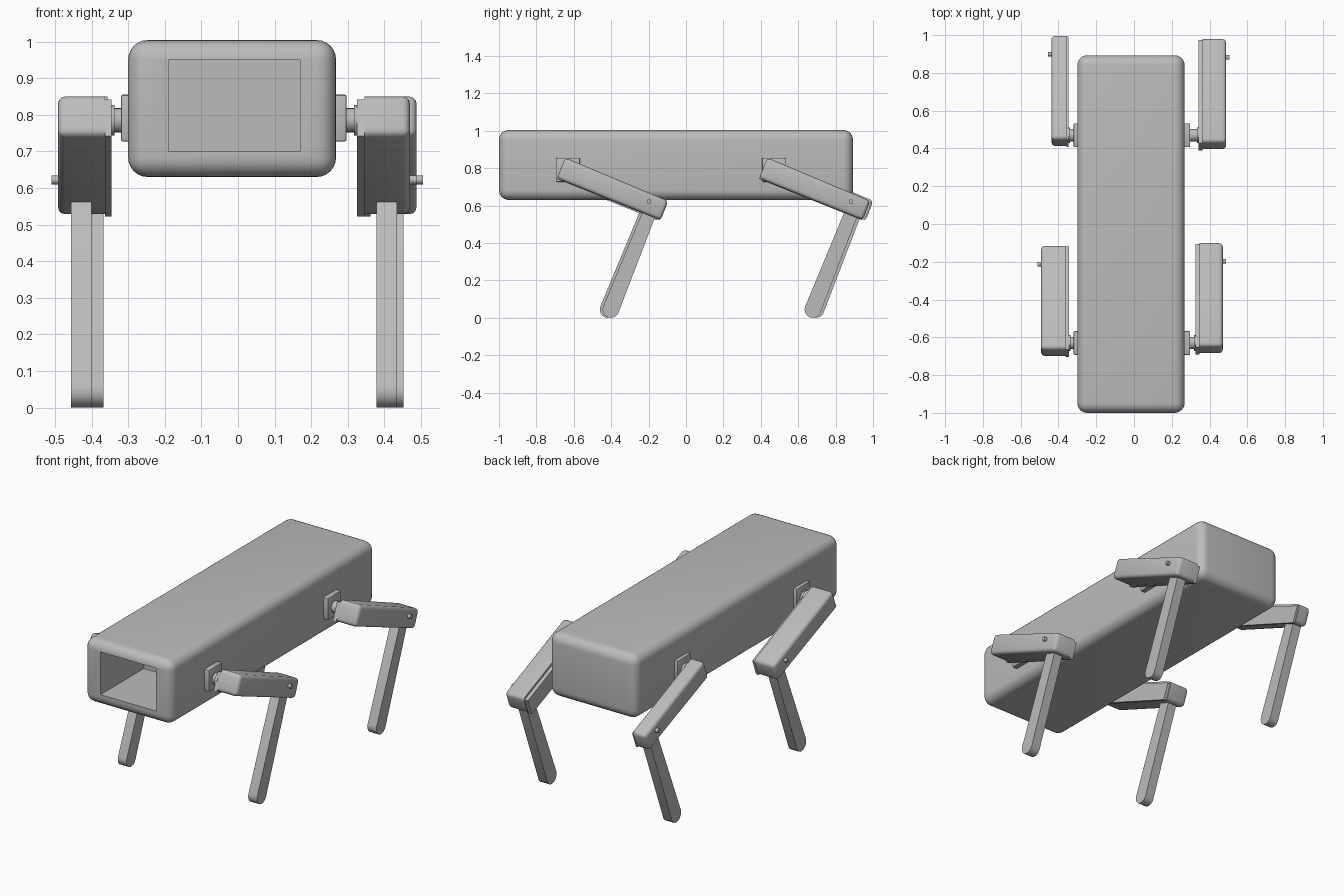
import bpy, bmesh, math
from mathutils import Matrix, Vector

if "Cube" in bpy.data.objects:
    bpy.data.objects.remove(bpy.data.objects["Cube"], do_unlink=True)

grey = bpy.data.materials.new("plain grey")
grey.use_nodes = True
grey.diffuse_color = (0.5, 0.5, 0.5, 1)
grey.node_tree.nodes["Principled BSDF"].inputs["Base Color"].default_value = (0.5, 0.5, 0.5, 1)


def smooth(obj):
    bpy.ops.object.select_all(action="DESELECT")
    obj.select_set(True)
    bpy.context.view_layer.objects.active = obj
    bpy.ops.object.shade_smooth_by_angle(angle=math.radians(35))


def finish(name, bm):
    bmesh.ops.recalc_face_normals(bm, faces=bm.faces)
    mesh = bpy.data.meshes.new(name)
    bm.to_mesh(mesh)
    bm.free()
    mesh.materials.append(grey)
    obj = bpy.data.objects.new(name, mesh)
    bpy.context.collection.objects.link(obj)
    smooth(obj)
    return obj


def box(name, low, high, bevel=0, segments=3):
    low, high = Vector(low), Vector(high)
    bm = bmesh.new()
    bmesh.ops.create_cube(bm, size=1)
    bmesh.ops.scale(bm, vec=high - low, verts=bm.verts)
    bmesh.ops.translate(bm, vec=(low + high) / 2, verts=bm.verts)
    if bevel:
        bmesh.ops.bevel(bm, geom=bm.edges[:], offset=bevel, segments=segments,
                        profile=0.5, affect="EDGES")
    return finish(name, bm)


def prism(name, outline, x0, x1, bevel=0, outer_only=False):
    """Side outline in y, z pulled along x from the inner x0 to the outer x1."""
    bm = bmesh.new()
    face = bm.faces.new([bm.verts.new((x0, y, z)) for y, z in outline])
    pulled = bmesh.ops.extrude_face_region(bm, geom=[face])["geom"]
    moved = [v for v in pulled if isinstance(v, bmesh.types.BMVert)]
    bmesh.ops.translate(bm, vec=(x1 - x0, 0, 0), verts=moved)
    bmesh.ops.recalc_face_normals(bm, faces=bm.faces)
    if bevel:
        edges = [e for e in bm.edges
                 if not outer_only or any(abs(v.co.x - x1) < 1e-5 for v in e.verts)]
        bmesh.ops.bevel(bm, geom=edges, offset=bevel, segments=3,
                        profile=0.5, affect="EDGES")
    return finish(name, bm)


def rod(name, x0, x1, y, z, radius):
    bm = bmesh.new()
    place = Matrix.Translation(((x0 + x1) / 2, y, z)) @ Matrix.Rotation(math.pi / 2, 4, "Y")
    bmesh.ops.create_cone(bm, cap_ends=True, segments=24, radius1=radius,
                          radius2=radius, depth=abs(x1 - x0), matrix=place)
    return finish(name, bm)


def capsule(bottom, top, r_bottom, r_top, steps=10):
    """Tapered outline with round ends."""
    lean = math.atan2(top[1] - bottom[1], top[0] - bottom[0])
    points = []
    for centre, radius, start in ((top, r_top, lean - math.pi / 2),
                                  (bottom, r_bottom, lean + math.pi / 2)):
        for i in range(steps + 1):
            a = start + math.pi * i / steps
            points.append((centre[0] + radius * math.cos(a), centre[1] + radius * math.sin(a)))
    return points


# Long rounded body with a deep rectangular opening in the front
body = box("body", (-0.30, -1, 0.63), (0.268, 0.893, 1.004), 0.053, 6)
cutter = box("opening_cutter", (-0.19, -1.1, 0.70), (0.17, -0.6, 0.95))
cutter.hide_render = True
cut = body.modifiers.new("opening", "BOOLEAN")
cut.object = cutter
cut.solver = "EXACT"
bpy.context.view_layer.objects.active = body
bpy.ops.object.modifier_apply(modifier=cut.name)
bpy.data.objects.remove(cutter, do_unlink=True)
smooth(body)

# Side outlines shared by all legs
shell = [(-0.69, 0.745), (-0.645, 0.856), (-0.095, 0.625), (-0.135, 0.522)]
liner = [(-0.69, 0.742), (-0.65, 0.842), (-0.105, 0.615), (-0.14, 0.522)]
shin = capsule((-0.402, 0.044), (-0.18, 0.60), 0.044, 0.036)


def leg(name, side, joint_y, shift, inner, split, outer, shin_x, plate_x):
    def move(points):
        return [(y + shift, z) for y, z in points]

    # Shoulder joint
    inside, outside = plate_x
    box(name + "_shoulder_plate",
        (min(side * inside, side * outside), joint_y - 0.063, 0.727),
        (max(side * inside, side * outside), joint_y + 0.063, 0.855), 0.006, 2)
    rod(name + "_shoulder_axle", side * inside, side * (inner + 0.03), joint_y, 0.785, 0.033)
    rod(name + "_shoulder_collar", side * (inner - 0.008), side * (inner + 0.01),
        joint_y, 0.785, 0.042)
    # Upper leg: flat inner liner and rounded outer shell
    prism(name + "_thigh_liner", move(liner), side * inner, side * split)
    prism(name + "_thigh_shell", move(shell), side * split, side * outer, 0.02, True)
    # Knee pin and lower leg
    rod(name + "_knee_pin", side * (inner + 0.03), side * (outer + 0.018),
        -0.198 + shift, 0.622, 0.012)
    prism(name + "_shin", move(shin), side * shin_x[0], side * shin_x[1])


leg("front_left", 1, -0.63, 0, 0.325, 0.346, 0.47, (0.378, 0.435), (0.255, 0.297))
leg("back_left", 1, 0.47, 1.08, 0.341, 0.362, 0.488, (0.394, 0.452), (0.255, 0.297))
leg("front_right", -1, -0.63, -0.015, 0.345, 0.363, 0.492, (0.40, 0.456), (0.285, 0.32))
leg("back_right", -1, 0.47, 1.097, 0.346, 0.357, 0.437, (0.368, 0.424), (0.285, 0.32))
